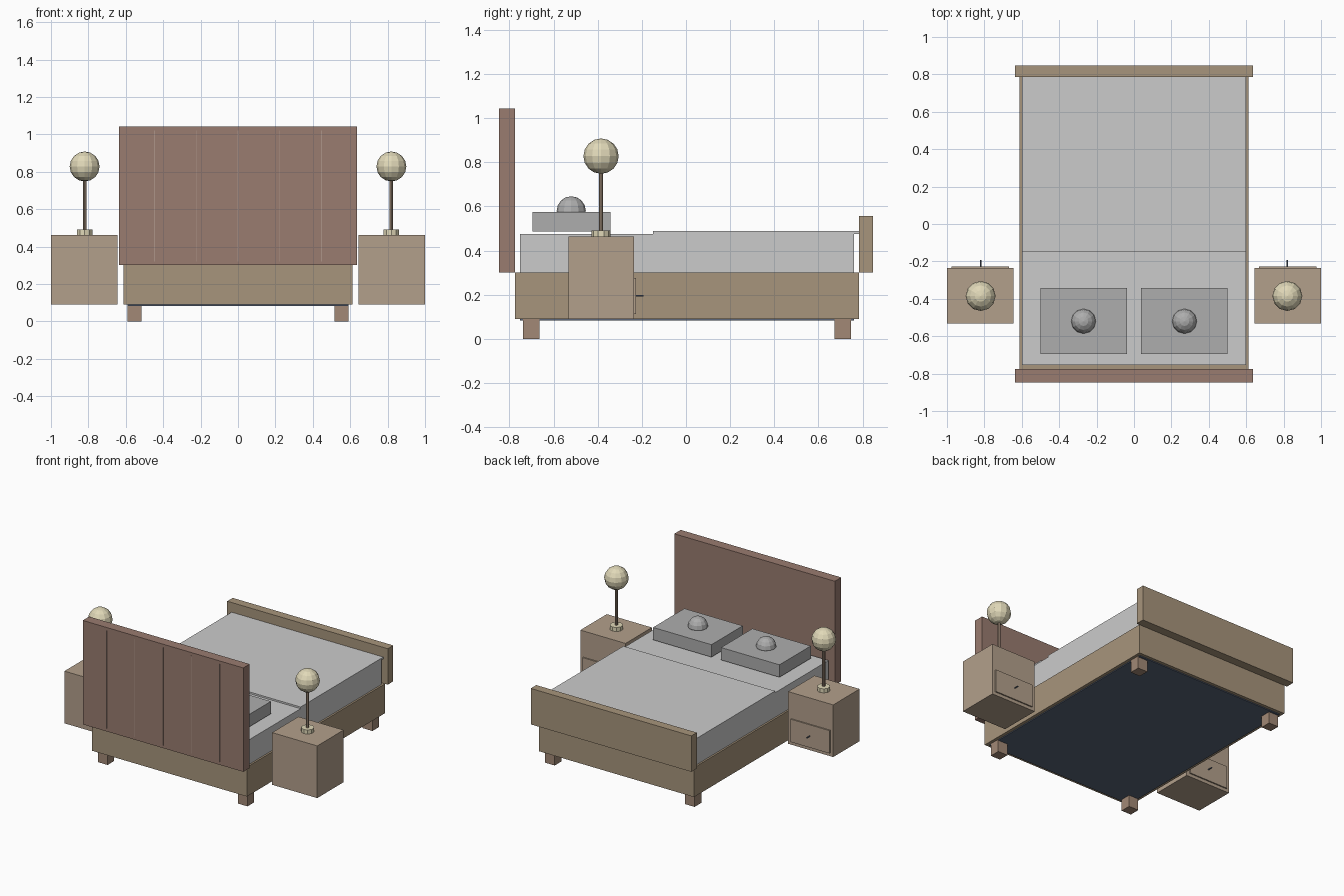
import bpy, bmesh
from mathutils import Matrix

if "Cube" in bpy.data.objects:
    bpy.data.objects.remove(bpy.data.objects["Cube"])


def material(name, r, g, b):
    m = bpy.data.materials.new(name)
    m.diffuse_color = (r, g, b, 1)
    m.use_nodes = True
    m.node_tree.nodes["Principled BSDF"].inputs["Base Color"].default_value = m.diffuse_color
    return m


FRAME = material("frame_wood", 0.39, 0.30, 0.20)
CABINET = material("cabinet_wood", 0.45, 0.35, 0.26)
LEG = material("leg_wood", 0.36, 0.25, 0.18)
HEAD = material("headboard_brown", 0.32, 0.20, 0.16)
GROOVE = material("groove_tan", 0.42, 0.30, 0.25)
SHEET = material("sheet_white", 0.68, 0.68, 0.66)
BLANKET = material("blanket_white", 0.64, 0.63, 0.61)
PILLOW = material("pillow_grey", 0.42, 0.42, 0.42)
SLATE = material("slate_blue", 0.10, 0.13, 0.19)
POLE = material("lamp_pole", 0.35, 0.26, 0.19)
GLOBE = material("lamp_cream", 0.75, 0.69, 0.48)


def finish(name, bm, mat):
    me = bpy.data.meshes.new(name)
    bm.to_mesh(me)
    bm.free()
    me.materials.append(mat)
    ob = bpy.data.objects.new(name, me)
    bpy.context.collection.objects.link(ob)


def box(name, x, y, z, mat):
    """Box from (min, max) ranges."""
    bm = bmesh.new()
    size = [b - a for a, b in (x, y, z)]
    mid = [(a + b) / 2 for a, b in (x, y, z)]
    bmesh.ops.create_cube(bm, size=1, matrix=Matrix.Translation(mid) @ Matrix.Diagonal((*size, 1)))
    finish(name, bm, mat)


def cylinder(name, centre, radius, length, sides, mat, along_y=False):
    bm = bmesh.new()
    m = Matrix.Translation(centre)
    if along_y:
        m = m @ Matrix.Rotation(1.5707963, 4, 'X')
    bmesh.ops.create_cone(bm, cap_ends=True, segments=sides, radius1=radius,
                          radius2=radius, depth=length, matrix=m)
    finish(name, bm, mat)


def ball(name, centre, radius, mat):
    bm = bmesh.new()
    bmesh.ops.create_uvsphere(bm, u_segments=12, v_segments=8, radius=radius,
                              matrix=Matrix.Translation(centre))
    finish(name, bm, mat)


def sided(s, a, b):
    """Mirror an x range to side s."""
    return (a, b) if s > 0 else (-b, -a)


# Bed frame, boards and underside
box("bed_frame", (-0.613, 0.613), (-0.775, 0.785), (0.09, 0.30), FRAME)
box("headboard", (-0.635, 0.635), (-0.847, -0.775), (0.30, 1.043), HEAD)
box("footboard", (-0.635, 0.635), (0.785, 0.847), (0.30, 0.557), FRAME)
box("underside_panel", (-0.59, 0.59), (-0.753, 0.762), (0.083, 0.092), SLATE)

# Thin vertical strips on the headboard
for i in range(-2, 3):
    x = i * 0.2235
    box("headboard_strip", (x - 0.002, x + 0.002), (-0.848, -0.84), (0.32, 1.02), GROOVE)

# Mattress and blanket
box("mattress", (-0.60, 0.60), (-0.753, 0.762), (0.29, 0.476), SHEET)
box("blanket", (-0.60, 0.60), (-0.15, 0.785), (0.476, 0.488), BLANKET)

for s in (-1, 1):
    # Bed legs
    for y in ((-0.738, -0.663), (0.673, 0.748)):
        box("bed_leg", sided(s, 0.515, 0.592), y, (0, 0.09), LEG)
    # Pillow with its round cushion
    box("pillow", sided(s, 0.038, 0.50), (-0.696, -0.342), (0.486, 0.575), PILLOW)
    ball("pillow_cushion", (s * 0.27, -0.52, 0.58), 0.066, PILLOW)
    # Nightstand with drawer and handle
    box("nightstand", sided(s, 0.643, 1.0), (-0.533, -0.235), (0.09, 0.463), CABINET)
    box("drawer_front", sided(s, 0.667, 0.977), (-0.236, -0.226), (0.113, 0.276), CABINET)
    cylinder("drawer_handle", (s * 0.82, -0.21, 0.195), 0.004, 0.036, 8, SLATE, True)
    # Table lamp
    cylinder("lamp_base", (s * 0.82, -0.385, 0.477), 0.043, 0.03, 10, GLOBE)
    cylinder("lamp_pole", (s * 0.82, -0.385, 0.63), 0.01, 0.28, 8, POLE)
    ball("lamp_globe", (s * 0.82, -0.385, 0.828), 0.08, GLOBE)
